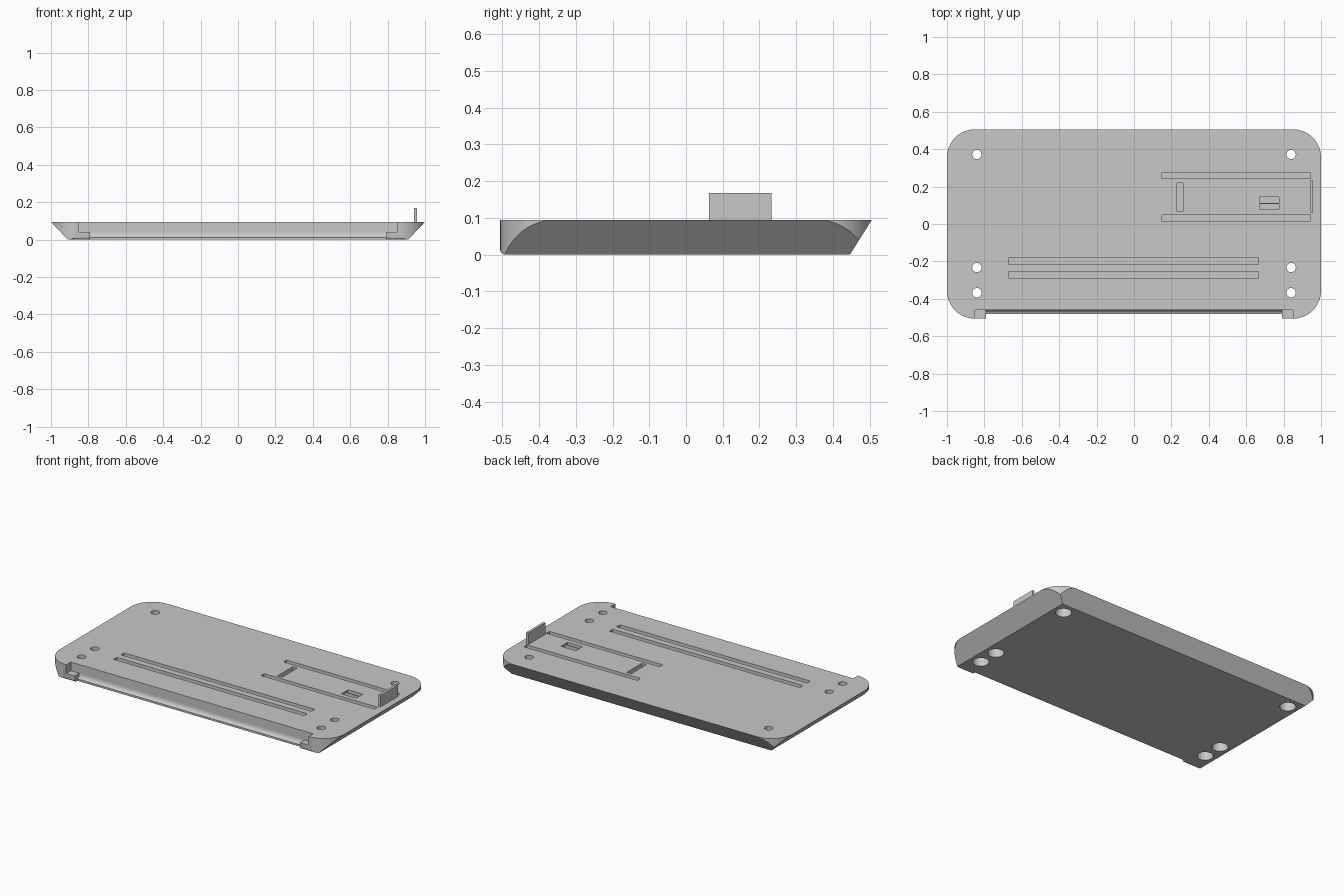
import bpy, bmesh, math
from mathutils import Matrix, Vector

if "Cube" in bpy.data.objects:
    bpy.data.objects.remove(bpy.data.objects["Cube"], do_unlink=True)

grey = bpy.data.materials.new("plain grey")
grey.use_nodes = True
grey.diffuse_color = (0.58, 0.58, 0.58, 1)
grey.node_tree.nodes["Principled BSDF"].inputs["Base Color"].default_value = grey.diffuse_color

HX, HY, TOP, R = 1.0, 0.506, 0.095, 0.15


def finish(name, bm):
    bmesh.ops.recalc_face_normals(bm, faces=bm.faces)
    mesh = bpy.data.meshes.new(name)
    bm.to_mesh(mesh)
    bm.free()
    mesh.materials.append(grey)
    obj = bpy.data.objects.new(name, mesh)
    bpy.context.collection.objects.link(obj)
    return obj


def activate(obj):
    bpy.ops.object.select_all(action='DESELECT')
    obj.select_set(True)
    bpy.context.view_layer.objects.active = obj


def box(bm, x0, x1, y0, y1, z0, z1):
    size = Matrix.Diagonal((x1 - x0, y1 - y0, z1 - z0, 1))
    mid = Matrix.Translation(((x0 + x1) / 2, (y0 + y1) / 2, (z0 + z1) / 2))
    bmesh.ops.create_cube(bm, size=1, matrix=mid @ size)


def prism(bm, points, direction):
    face = bm.faces.new([bm.verts.new(p) for p in points])
    moved = bmesh.ops.extrude_face_region(bm, geom=[face], use_keep_orig=True)["geom"]
    bmesh.ops.translate(bm, vec=direction,
                        verts=[v for v in moved if isinstance(v, bmesh.types.BMVert)])


def trim(bm, point, normal):
    bmesh.ops.bisect_plane(bm, geom=bm.verts[:] + bm.edges[:] + bm.faces[:], dist=1e-5,
                           plane_co=point, plane_no=normal, clear_outer=True)
    bmesh.ops.holes_fill(bm, edges=[e for e in bm.edges if e.is_boundary], sides=0)


def carve(target, cutter):
    cutter.hide_render = True
    mod = target.modifiers.new("cut", 'BOOLEAN')
    mod.operation, mod.solver, mod.object = 'DIFFERENCE', 'EXACT', cutter
    activate(target)
    bpy.ops.object.modifier_apply(modifier=mod.name)
    bpy.data.objects.remove(cutter, do_unlink=True)


# Base slab with rounded corners
bm = bmesh.new()
outline = []
for q, (sx, sy) in enumerate([(1, 1), (-1, 1), (-1, -1), (1, -1)]):
    for i in range(21):
        a = math.pi / 2 * (q + i / 20)
        outline.append((sx * (HX - R) + R * math.cos(a), sy * (HY - R) + R * math.sin(a), 0))
prism(bm, outline, (0, 0, TOP))

# Undercut sides and back, and the rounded lower front edge
for s in (-1, 1):
    trim(bm, (s * HX, 0, TOP), Vector((s * TOP, 0, -0.09)))
trim(bm, (0, HY, TOP), Vector((0, TOP, -0.06)))
for deg in (15, 30, 45, 60, 75):
    n = Vector((0, -math.cos(math.radians(deg)), -math.sin(math.radians(deg))))
    trim(bm, Vector((0, -HY + 0.016, 0.016)) + n * 0.016, n)
base = finish("base_slab", bm)

# Front recess: an upper ledge cut and a flared channel
bm = bmesh.new()
box(bm, -0.85, 0.85, -0.6, -0.46, 0.04, 0.2)
carve(base, finish("ledge_cutter", bm))
bm = bmesh.new()
profile = [(-0.6, 0.2), (-0.46, 0.2)]
for i in range(9):
    a = math.pi / 2 * i / 8
    profile.append((-0.48 + 0.02 * math.cos(a), 0.04 - 0.028 * math.sin(a)))
profile += [(-0.48, -0.1), (-0.6, -0.1)]
prism(bm, [(-0.79, y, z) for y, z in profile], (1.58, 0, 0))
carve(base, finish("channel_cutter", bm))

# Grooves in the top
bm = bmesh.new()
for x0, x1, y0, y1, depth in [
        (-0.67, 0.665, -0.215, -0.182, 0.03), (-0.67, 0.665, -0.288, -0.255, 0.03),
        (0.15, 0.945, 0.242, 0.273, 0.03), (0.15, 0.945, 0.017, 0.048, 0.03),
        (0.23, 0.262, 0.068, 0.22, 0.03), (0.67, 0.775, 0.078, 0.108, 0.03),
        (0.67, 0.775, 0.112, 0.145, 0.03)]:
    box(bm, x0, x1, y0, y1, TOP - depth, TOP + 0.05)
carve(base, finish("groove_cutter", bm))

# Screw holes, wider from below
for radius, z0, z1 in [(0.025, -0.05, 0.2), (0.047, -0.05, 0.055)]:
    bm = bmesh.new()
    for x in (-0.84, 0.84):
        for y in (0.372, -0.233, -0.367):
            bmesh.ops.create_cone(bm, cap_ends=True, segments=32, radius1=radius, radius2=radius,
                                  depth=z1 - z0, matrix=Matrix.Translation((x, y, (z0 + z1) / 2)))
    carve(base, finish("hole_cutter", bm))

activate(base)
bpy.ops.object.shade_smooth_by_angle(angle=math.radians(25))

# Upright stop plate
bm = bmesh.new()
box(bm, 0.941, 0.957, 0.062, 0.233, TOP - 0.005, 0.168)
finish("stop_plate", bm)
